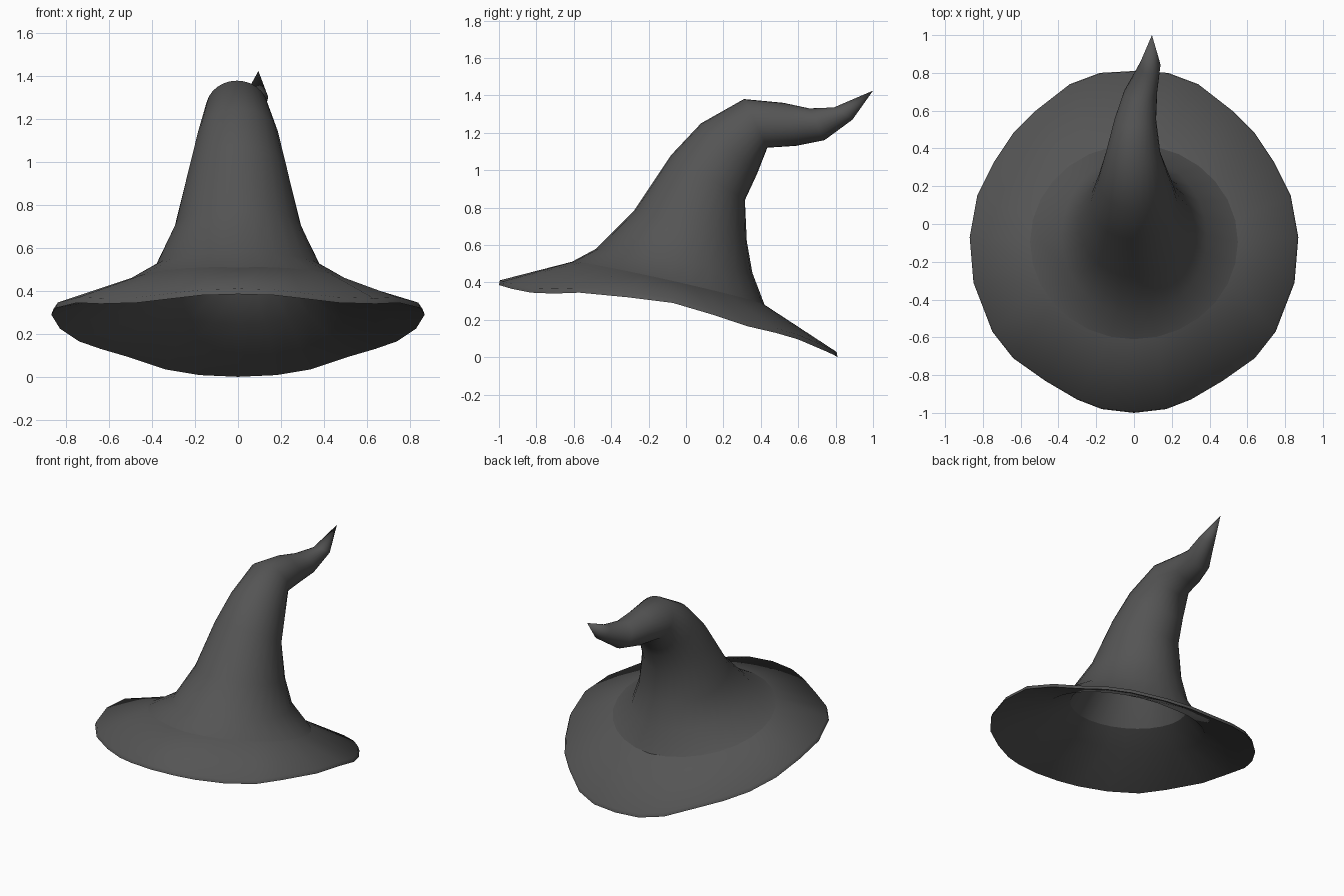
import bpy, bmesh, math
from mathutils import Vector

if "Cube" in bpy.data.objects:
    bpy.data.objects.remove(bpy.data.objects["Cube"])

# Dark cloth material
cloth = bpy.data.materials.new("dark_grey_cloth")
cloth.diffuse_color = (0.09, 0.09, 0.09, 1)
cloth.use_nodes = True
cloth.node_tree.nodes["Principled BSDF"].inputs["Base Color"].default_value = cloth.diffuse_color

# Half outline of the wavy brim's lower edge, front to back
HALF = [(0, -1, .385), (.17, -.98, .38), (.3, -.93, .365), (.47, -.83, .345),
        (.64, -.71, .34), (.75, -.57, .345), (.85, -.31, .32), (.87, -.07, .29),
        (.83, .15, .225), (.74, .33, .165), (.64, .48, .13), (.52, .6, .095),
        (.34, .74, .035), (.18, .8, .008), (0, .81, 0)]
brim = [Vector(p) for p in HALF] + [Vector((-x, y, z)) for x, y, z in HALF[-2:0:-1]]
N = len(brim)

# Crown rings: front y, z, back y, z, centre x, half width, side lift
RINGS = [(-.61, .51, .42, .28, 0, .55, .018),
         (-.48, .58, .355, .45, 0, .385, 0),
         (-.28, .78, .325, .62, 0, .295, 0),
         (-.08, 1.08, .315, .84, 0, .23, 0),
         (.08, 1.25, .38, .98, 0, .19, 0),
         (.31, 1.38, .435, 1.12, -.005, .145, 0),
         (.52, 1.36, .59, 1.13, .007, .11, 0),
         (.66, 1.33, .74, 1.16, .035, .088, 0),
         (.79, 1.335, .89, 1.27, .085, .055, 0)]
# Rings under the brim: outer underside and head opening
UNDER = (-.60, .475, .41, .245, 0, .54, .018)
OPENING = (-.46, .55, .345, .41, 0, .37, 0)
TIP = Vector((.095, 1.0, 1.425))


def ring(r, inset=0):
    """Tilted ellipse spanning the front and back profile points."""
    yf, zf, yb, zb, cx, hw, lift = r
    front, back = Vector((cx, yf, zf)), Vector((cx, yb, zb))
    mid, half = (front + back) / 2, (front - back) / 2
    half *= 1 - inset / half.length
    pts = []
    for i in range(N):
        a = 2 * math.pi * i / N
        pts.append(mid + half * math.cos(a)
                   + Vector(((hw - inset) * math.sin(a), 0, lift * abs(math.sin(a)))))
    return pts


# Loops from the inner lining, out under the brim, over its edge and up the crown
loops = [ring(r, .025) for r in RINGS[7:1:-1]]
OPEN = len(loops)
loops += [ring(OPENING), ring(UNDER), brim]
loops.append([Vector((p.x * .988, p.y * .995, p.z + .026)) for p in brim])
loops += [ring(r) for r in RINGS]
SHARP = (OPEN, OPEN + 2, OPEN + 4)   # opening, brim lower edge, foot of the crown

bm = bmesh.new()
rows = [[bm.verts.new(p) for p in loop] for loop in loops]
for lo, hi in zip(rows, rows[1:]):
    for i in range(N):
        j = (i + 1) % N
        bm.faces.new((lo[i], lo[j], hi[j], hi[i]))

# Curled point and the closed top of the lining
tip = bm.verts.new(TIP)
for i in range(N):
    bm.faces.new((rows[-1][i], rows[-1][(i + 1) % N], tip))
bm.faces.new(rows[0][::-1])
bmesh.ops.recalc_face_normals(bm, faces=bm.faces)

# Smooth cloth with creases along the chosen loops
for f in bm.faces:
    f.smooth = True
for k in SHARP:
    for i in range(N):
        bm.edges.get((rows[k][i], rows[k][(i + 1) % N])).smooth = False

mesh = bpy.data.meshes.new("pointed_hat")
bm.to_mesh(mesh)
bm.free()
mesh.materials.append(cloth)
hat = bpy.data.objects.new("pointed_hat", mesh)
bpy.context.collection.objects.link(hat)
